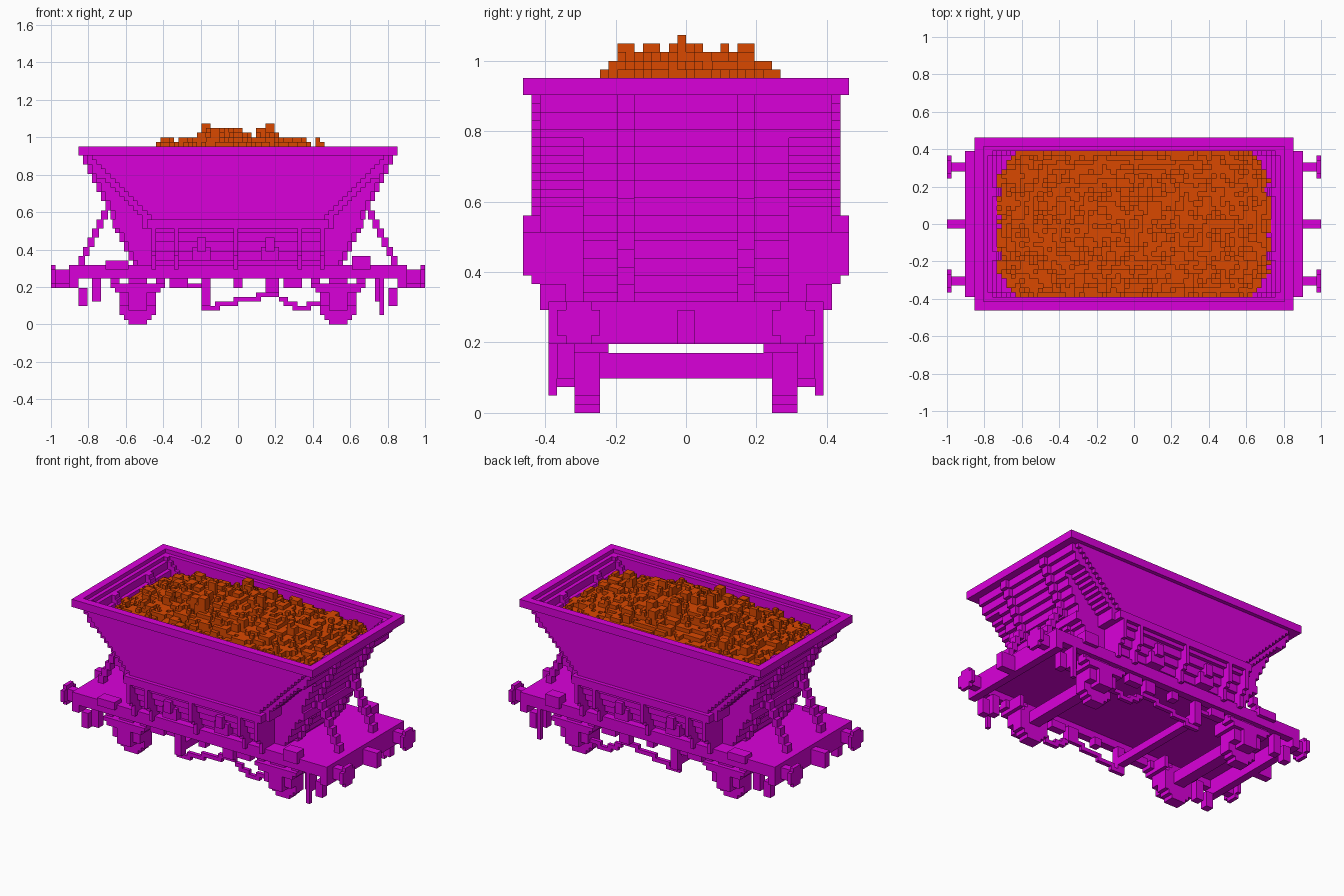
import bpy, bmesh, random
from mathutils import Vector

random.seed(4)
V = 2 / 82  # edge length of one block

cube = bpy.data.objects.get("Cube")
if cube:
    bpy.data.objects.remove(cube, do_unlink=True)


def material(name, rgb):
    m = bpy.data.materials.new(name)
    m.use_nodes = True
    m.diffuse_color = (*rgb, 1)
    m.node_tree.nodes["Principled BSDF"].inputs["Base Color"].default_value = (*rgb, 1)
    return m


PAINT = material("magenta paint", (0.7, 0, 0.7))
ORE = material("orange ore", (0.7, 0.065, 0))


def finish(name, bm, mat):
    bmesh.ops.scale(bm, vec=(V, V, V), verts=bm.verts)
    mesh = bpy.data.meshes.new(name)
    bm.to_mesh(mesh)
    bm.free()
    mesh.materials.append(mat)
    ob = bpy.data.objects.new(name, mesh)
    bpy.context.collection.objects.link(ob)
    return ob


def boxes(name, parts, mirror="", mat=PAINT):
    """Boxes given as x0, x1, y0, y1, z0, z1 in blocks, copied across the named axes."""
    bm = bmesh.new()
    for sx in ((1, -1) if "x" in mirror else (1,)):
        for sy in ((1, -1) if "y" in mirror else (1,)):
            for x0, x1, y0, y1, z0, z1 in parts:
                made = bmesh.ops.create_cube(bm, size=1)["verts"]
                bmesh.ops.scale(bm, vec=(x1 - x0, y1 - y0, z1 - z0), verts=made)
                mid = Vector((sx * (x0 + x1), sy * (y0 + y1), z0 + z1)) / 2
                bmesh.ops.translate(bm, vec=mid, verts=made)
    return finish(name, bm, mat)


def blocks(name, rx, ry, rz, rule, mat=PAINT):
    """Skin of all unit blocks whose centre satisfies the rule."""
    full = {(x, y, z) for x in range(*rx) for y in range(*ry) for z in range(*rz)
            if rule(x + .5, y + .5, z + .5)}
    bm = bmesh.new()
    corner = {}

    def vert(p):
        if p not in corner:
            corner[p] = bm.verts.new(p)
        return corner[p]

    for c in full:
        for axis in range(3):
            for side in (0, 1):
                near = list(c)
                near[axis] += 2 * side - 1
                if tuple(near) in full:
                    continue
                loop = []
                for u, v in ((0, 0), (1, 0), (1, 1), (0, 1)):
                    p = list(c)
                    p[axis] += side
                    p[(axis + 1) % 3] += u
                    p[(axis + 2) % 3] += v
                    loop.append(vert(tuple(p)))
                bm.faces.new(loop if side else loop[::-1])
    return finish(name, bm, mat)


# Hopper: wide middle with steep ends, and a narrower chute running further out
def half_length(z):
    return 22 + (z - 13) * 0.47


def in_funnel(x, y, z, inset):
    beyond = abs(x) + inset - max(19, 34 - (38 - z) * 1.05)
    wall = 18 if beyond <= 0 else 17 if beyond <= 2.3 else 12
    if z < 21:
        wall = min(wall, 14 + (z - 13) * 0.5 if beyond <= 0 else 12)
    return abs(x) < half_length(z) - inset and abs(y) < wall - inset


blocks("hopper", (-36, 36), (-19, 19), (12, 38),
       lambda x, y, z: in_funnel(x, y, z, 0) and not (z > 29 and in_funnel(x, y, z, 2)))
boxes("hopper_rim", [(33, 35, -19, 19, 37, 39)], "x")
boxes("hopper_rim_sides", [(-33, 33, 17, 19, 37, 39)], "y")

# Ribs up the sloping ends and the struts that carry them
ribs = [(half_length(z + .5) - 3, round(half_length(z + .5)) + 1, 6, 8, z, z + 1)
        for z in range(13, 37)]
boxes("end_ribs", ribs, "xy")
boxes("end_beams", [(24, 27.5, -12, 12, 21, 23)], "x")
struts = [(33.5 - i // 2, 35 - i // 2, 6, 8, 13 + i, 14 + i) for i in range(12)]
boxes("end_struts", struts, "xy")

# Shelf and brackets along the lower sides
boxes("side_shelf", [(-20, 20, 16, 19, 21, 23)], "y")
brackets = []
for x in (-19, -14, -1, 13, 18):
    brackets += [(x, x + 1, 13, 19, 16, 21), (x, x + 1, 12, 18, 15, 16),
                 (x, x + 1, 11, 17, 12, 15)]
for x in (-8, 7):
    brackets += [(x - 2, x + 2, 12, 17, 14, 17), (x - 1, x + 1, 13, 18, 16, 19)]
boxes("side_brackets", brackets, "y")


# Ore heap with a lumpy top
lumps = {}
for i in range(-31, 31):
    for j in range(-17, 17):
        lumps[i, j] = random.choice((-1, 0, 0, 0, 0, 0, 0, 1))
for n in range(130):
    i, j = random.randint(-29, 28), random.randint(-15, 14)
    for p in ((i, j), (i + 1, j), (i, j + 1), (i + 1, j + 1)):
        lumps[p] = 2 if n % 5 == 0 else 1


def in_heap(x, y, z):
    if max(0, abs(x) - 25.5) / 5 + max(0, abs(y) - 9) / 8 > 1:
        return False
    dome = (1 - (x / 31) ** 2) * (1 - (y / 17) ** 2)
    return (in_funnel(x, y, z, 1)
            and z < round(33.5 + 7.8 * dome) + lumps[int(x // 1), int(y // 1)])


blocks("ore_heap", (-30, 30), (-16, 16), (29, 44), in_heap, ORE)
boxes("ore_peaks", [(-8, -6, -1, 0, 39, 44), (6, 8, -1, 0, 39, 44),
                    (-3, -1, 6, 8, 38, 43), (-6, -4, -8, -6, 38, 43)], mat=ORE)

# Underframe
boxes("platform", [(-37, 37, -16, 16, 12, 13)])
boxes("sole_bars", [(-37, 37, 14, 16, 10, 12)], "y")
boxes("headstocks", [(35, 37, -16, 16, 8, 12)], "x")
boxes("platform_boxes", [(25, 29, 14, 17, 12, 15), (-29, -24, 14, 17, 12, 14)], "y")

# Buffers and couplings
boxes("buffers", [(37, 40, 11.5, 13.5, 9, 12), (40, 41, 10, 15, 9, 12),
                  (40, 41, 11, 14, 8, 13)], "xy")
boxes("couplings", [(37, 41, -1, 1, 8, 12)], "x")

# Wheels, axles and suspension
for end, cx in (("left", 22), ("right", -22)):
    blocks(end + "_wheels", (cx - 7, cx + 7), (-13, 13), (0, 11),
           lambda x, y, z: abs(y) > 10 and (x - cx) ** 2 + (z - 4.5) ** 2 < 20)
boxes("axles", [(20.5, 23.5, -13, 13, 4, 7)], "x")
boxes("axle_boxes", [(20, 24, 13, 16, 3, 8), (18, 26, 13, 15, 4, 7)], "xy")
boxes("leaf_springs", [(16, 28, 13, 16, 8, 9), (17, 27, 13, 16, 7, 8),
                       (16, 18, 13, 15, 9, 10), (26, 28, 13, 15, 9, 10),
                       (20, 24, 13, 15, 9, 10)], "xy")
boxes("brake_blocks", [(17, 18, 9, 13, 7, 10), (26, 27, 9, 13, 7, 10)], "xy")

# Footsteps and hanging posts under the ends
boxes("footsteps", [(33, 35, 13, 15, 4, 8), (30, 32, 13, 15, 5, 10)], "xy")
boxes("long_posts", [(31, 32, 15, 16, 2, 12)], "y")

# Brake linkage on both sides
linkage = [(-8, -6, 13, 15, 4, 10), (-8, -4, 13, 14, 3, 4), (-5, 0, 13, 14, 4, 5),
           (-1, 5, 13, 14, 5, 6), (4, 9, 13, 14, 6, 7), (6, 9, 13, 15, 7, 10),
           (9, 11, 13, 14, 5, 6), (10, 13, 13, 14, 4, 5), (12, 16, 13, 14, 3, 4),
           (15, 18, 13, 14, 4, 5)]
boxes("brake_linkage", linkage, "y")
boxes("frame_hangers", [(-15, -11, 13, 15, 8, 10), (10, 14, 13, 15, 8, 10),
                        (-1, 1, 13, 15, 8, 10), (-15, -6, 13, 14, 8, 9)], "y")
boxes("brake_shafts", [(-8, -6, -13, 13, 5, 7)])
